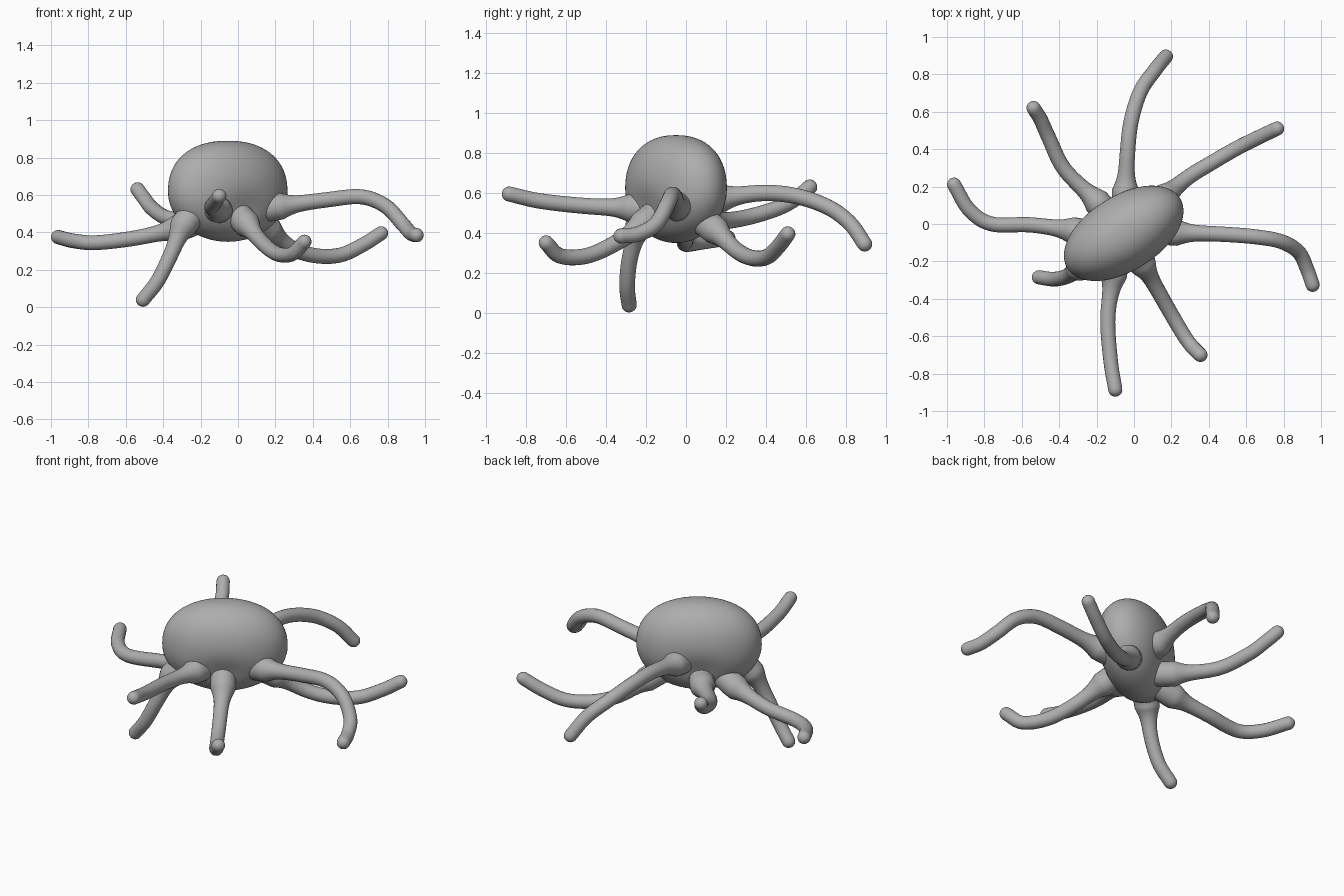
import bpy
import bmesh
import math
from mathutils import Vector, Matrix

cube = bpy.data.objects.get("Cube")
if cube:
    bpy.data.objects.remove(cube, do_unlink=True)

# Single plain grey skin
skin = bpy.data.materials.new("grey_skin")
skin.use_nodes = True
GREY = (0.42, 0.42, 0.42, 1.0)
skin.diffuse_color = GREY
skin.node_tree.nodes["Principled BSDF"].inputs["Base Color"].default_value = GREY


def finish(bm, name):
    """Turn a bmesh into a smooth, coloured object."""
    bmesh.ops.recalc_face_normals(bm, faces=bm.faces[:])
    for f in bm.faces:
        f.smooth = True
    mesh = bpy.data.meshes.new(name)
    bm.to_mesh(mesh)
    bm.free()
    mesh.materials.append(skin)
    obj = bpy.data.objects.new(name, mesh)
    bpy.context.collection.objects.link(obj)
    return obj


def make_body():
    """Flattened oval head, turned about z, with a shallow dent on each broad side."""
    bm = bmesh.new()
    bmesh.ops.create_uvsphere(bm, u_segments=64, v_segments=40, radius=1)
    for v in bm.verts:
        x, y, z = v.co
        ring = math.hypot(x, y)
        power = 2.25 if z > 0 else 2.0
        width = max(0.0, 1 - abs(z) ** power) ** (1 / power)
        k = width / ring if ring > 1e-5 else 0
        u, w, h = 0.355 * x * k, 0.203 * y * k, 0.62 + 0.27 * z
        dent = math.exp(-(u / 0.14) ** 2 - ((h - 0.52) / 0.09) ** 2)
        v.co = (u, w * (1 - 0.13 * dent), h)
    turn = Matrix.Translation((-0.055, -0.05, 0)) @ Matrix.Rotation(math.radians(32), 4, 'Z')
    bm.transform(turn)
    return finish(bm, "body")


def spline(points, steps=10):
    """Catmull-Rom samples through the points."""
    p = [2 * points[0] - points[1]] + points + [2 * points[-1] - points[-2]]
    out = []
    for a, b, c, d in zip(p, p[1:], p[2:], p[3:]):
        for i in range(steps):
            t = i / steps
            out.append(0.5 * (2 * b + (c - a) * t + (2 * a - 5 * b + 4 * c - d) * t ** 2
                              + (3 * b - a - 3 * c + d) * t ** 3))
    return out + [points[-1]]


def make_tentacle(name, coords, sides=20, steps=10):
    """Round tube that flares where it leaves the body and ends in a dome."""
    path = spline([Vector(c) for c in coords], steps)
    dist = [0.0]
    for a, b in zip(path, path[1:]):
        dist.append(dist[-1] + (b - a).length)
    surface, total = dist[steps], dist[-1]
    radii = []
    for d in dist:
        s = max(0.0, d - surface)
        radii.append(0.043 - 0.005 * d / total + 0.03 * math.exp(-(s / 0.055) ** 1.3))

    # Domed tip
    end_dir = (path[-1] - path[-2]).normalized()
    tip, r = path[-1], radii[-1]
    for i in range(1, 6):
        a = math.radians(17 * i)
        path.append(tip + end_dir * r * math.sin(a))
        radii.append(r * math.cos(a))

    bm = bmesh.new()
    rings = []
    tangent = (path[1] - path[0]).normalized()
    side = tangent.orthogonal().normalized()
    for i, (p, r) in enumerate(zip(path, radii)):
        new = (path[min(i + 1, len(path) - 1)] - path[max(i - 1, 0)]).normalized()
        side = tangent.rotation_difference(new) @ side
        tangent = new
        up = tangent.cross(side)
        rings.append([bm.verts.new(p + r * (side * math.cos(a) + up * math.sin(a)))
                      for a in (math.tau * j / sides for j in range(sides))])
    for lo, hi in zip(rings, rings[1:]):
        for j in range(sides):
            k = (j + 1) % sides
            bm.faces.new((lo[j], lo[k], hi[k], hi[j]))
    bm.faces.new(rings[0][::-1])
    bm.faces.new(rings[-1])
    return finish(bm, name)


make_body()

# Each path: a point inside the body, the point where it emerges, then out to the tip
TENTACLES = {
    "back_tentacle": [(-0.05, 0.05, 0.56), (-0.045, 0.18, 0.575), (-0.035, 0.38, 0.60),
                      (-0.015, 0.55, 0.585), (0.035, 0.71, 0.53), (0.11, 0.82, 0.45),
                      (0.17, 0.895, 0.345)],
    "back_left_tentacle": [(0.08, 0.06, 0.48), (0.17, 0.15, 0.41), (0.29, 0.25, 0.315),
                           (0.42, 0.33, 0.275), (0.55, 0.405, 0.28), (0.67, 0.465, 0.335),
                           (0.765, 0.51, 0.395)],
    "left_tentacle": [(0.1, -0.03, 0.52), (0.23, -0.045, 0.54), (0.48, -0.055, 0.575),
                      (0.66, -0.07, 0.59), (0.79, -0.095, 0.54), (0.88, -0.15, 0.445),
                      (0.925, -0.24, 0.395), (0.955, -0.325, 0.385)],
    "front_left_tentacle": [(-0.02, -0.12, 0.52), (0.05, -0.22, 0.44), (0.13, -0.36, 0.345),
                            (0.21, -0.50, 0.285), (0.29, -0.63, 0.285), (0.355, -0.70, 0.35)],
    "front_tentacle": [(-0.09, -0.15, 0.52), (-0.11, -0.28, 0.525), (-0.14, -0.50, 0.535),
                       (-0.125, -0.73, 0.56), (-0.10, -0.885, 0.595)],
    "front_right_tentacle": [(-0.22, -0.18, 0.52), (-0.295, -0.235, 0.43), (-0.36, -0.28, 0.28),
                             (-0.43, -0.295, 0.14), (-0.508, -0.285, 0.04)],
    "right_tentacle": [(-0.20, -0.06, 0.47), (-0.33, -0.035, 0.42), (-0.55, -0.005, 0.37),
                       (-0.76, 0.0, 0.345), (-0.88, 0.075, 0.355), (-0.962, 0.21, 0.375)],
    "back_right_tentacle": [(-0.12, 0.02, 0.47), (-0.20, 0.12, 0.455), (-0.37, 0.29, 0.475),
                            (-0.455, 0.46, 0.525), (-0.50, 0.56, 0.58), (-0.537, 0.62, 0.63)],
}
for part, coords in TENTACLES.items():
    make_tentacle(part, coords)
